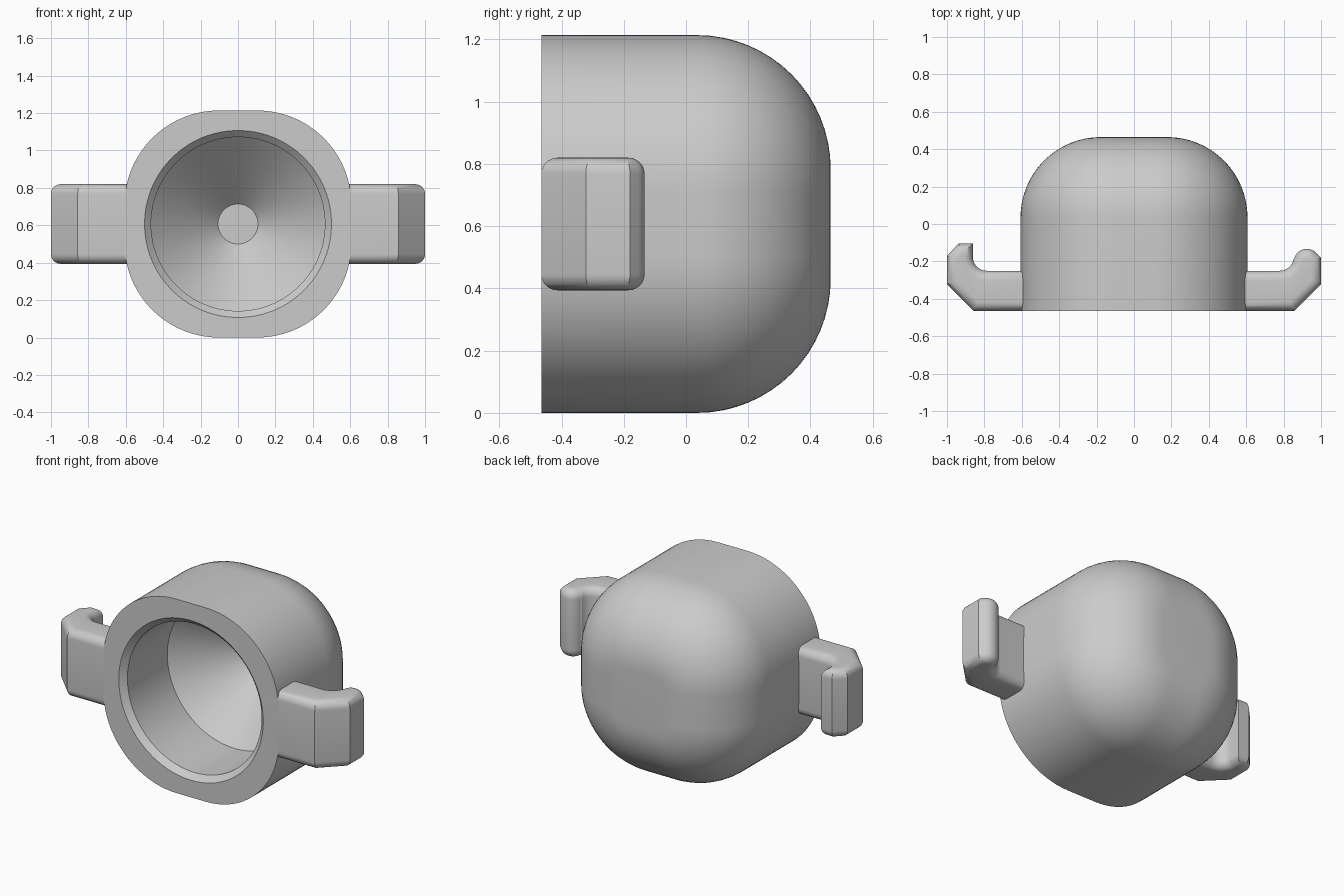
import bpy
import bmesh
from math import sin, cos, pi, radians
from mathutils import Vector

cube = bpy.data.objects.get("Cube")
if cube:
    bpy.data.objects.remove(cube)

MID_Z = 0.607
FRONT_Y = -0.465
BACK_Y = 0.465
HALF = 0.607

grey = bpy.data.materials.new("plain grey")
grey.use_nodes = True
colour = (0.6, 0.6, 0.6, 1)
grey.diffuse_color = colour
grey.node_tree.nodes["Principled BSDF"].inputs["Base Color"].default_value = colour


def skin(name, rings):
    """Join equal rings of points into one capped, smooth-shaded skin."""
    bm = bmesh.new()
    loops = [[bm.verts.new(p) for p in ring] for ring in rings]
    for a, b in zip(loops, loops[1:]):
        for i in range(len(a)):
            j = (i + 1) % len(a)
            bm.faces.new((a[i], a[j], b[j], b[i]))
    bm.faces.new(loops[0])
    bm.faces.new(loops[-1])
    bmesh.ops.recalc_face_normals(bm, faces=bm.faces)
    mesh = bpy.data.meshes.new(name)
    bm.to_mesh(mesh)
    bm.free()
    mesh.materials.append(grey)
    obj = bpy.data.objects.new(name, mesh)
    bpy.context.collection.objects.link(obj)
    bpy.ops.object.select_all(action="DESELECT")
    obj.select_set(True)
    bpy.context.view_layer.objects.active = obj
    bpy.ops.object.shade_smooth_by_angle(angle=radians(30))


def arc(cx, cy, r, start, end, steps=10):
    angles = [radians(start + (end - start) * i / steps) for i in range(steps + 1)]
    return [(cx + r * cos(a), cy + r * sin(a)) for a in angles]


CORNER_STEPS = 20
COUNT = 4 * (CORNER_STEPS + 1)


def rounded_square(half, r):
    c = half - r
    points = []
    for q, (sx, sz) in enumerate([(1, 1), (-1, 1), (-1, -1), (1, -1)]):
        points += arc(c * sx, c * sz, r, 90 * q, 90 * q + 90, CORNER_STEPS)
    return points


def circle(r):
    angles = [2 * pi * (i + 0.5) / COUNT for i in range(COUNT)]
    return [(r * cos(a), r * sin(a)) for a in angles]


# Body: domed back, straight sides, front rim and conical hollow in one skin
FILLET = 0.43
sections = []
for i in range(17):
    t = pi / 2 * (1 - i / 16)
    inset = FILLET * (1 - cos(t))
    sections.append((BACK_Y - FILLET + FILLET * sin(t),
                     rounded_square(HALF - inset, 0.505 - inset)))
sections.append((FRONT_Y, rounded_square(HALF, 0.505)))
for y, r in [(FRONT_Y, 0.5), (-0.43, 0.465), (-0.035, 0.465), (0.323, 0.107)]:
    sections.append((y, circle(r)))
skin("body", [[(x, y, MID_Z + z) for x, z in pts] for y, pts in sections])


def shrink(outline, distance):
    """Move a counter-clockwise outline inwards with mitred corners."""
    pts = [Vector(p) for p in outline]
    result = []
    for i, p in enumerate(pts):
        before = (p - pts[i - 1]).normalized()
        after = (pts[(i + 1) % len(pts)] - p).normalized()
        n1 = Vector((-before.y, before.x))
        n2 = Vector((-after.y, after.x))
        result.append(p + (n1 + n2) * (distance / (1 + n1.dot(n2))))
    return result


# Hooks: upright outline with rounded upper and lower rims
HOOK_HALF = 0.213
ROUND = 0.052


def hook(name, side, tip, bend):
    outline = [(0.52, FRONT_Y), (0.857, FRONT_Y), (1.0, -0.322)]
    outline += tip + bend + [(0.52, -0.25)]
    rim = arc(HOOK_HALF - ROUND, ROUND, ROUND, 0, -90, 7)
    upper = [(z, inset) for z, inset in
             ((HOOK_HALF - ROUND + ROUND * sin(pi / 2 * i / 7),
               ROUND * (1 - cos(pi / 2 * i / 7))) for i in range(len(rim)))]
    levels = [(-z, inset) for z, inset in reversed(upper)] + upper
    skin(name, [[(side * p.x, p.y, MID_Z + z) for p in shrink(outline, inset)]
                for z, inset in levels])


hook("left_hook", 1, [(1.0, -0.18)] + arc(0.924, -0.203, 0.07, 45, 165, 14),
     arc(0.779, -0.175, 0.075, -10, -90))
hook("right_hook", -1, [(1.0, -0.17), (0.938, -0.105), (0.862, -0.105)],
     arc(0.787, -0.175, 0.075, 0, -90))
